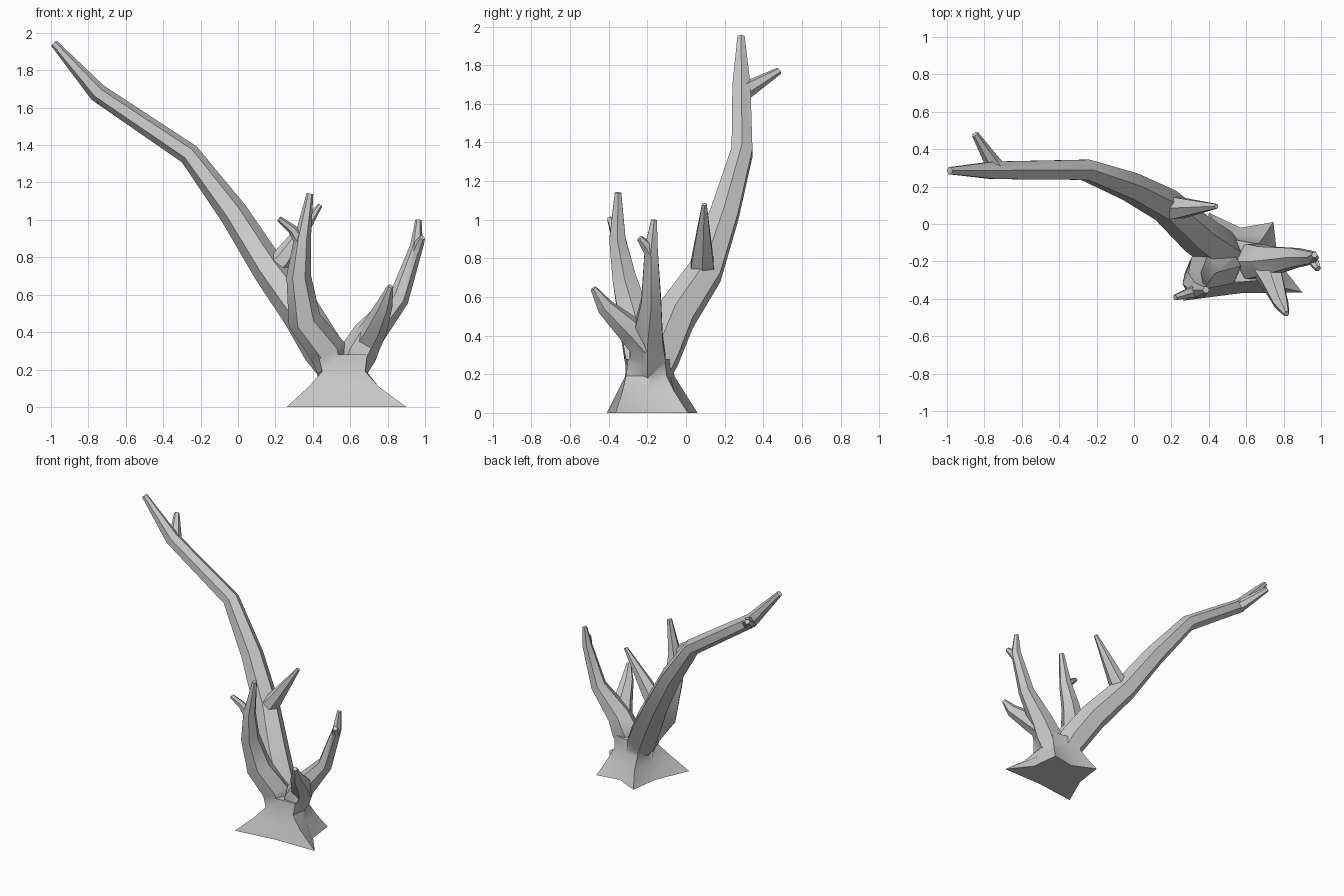
import bpy, bmesh, math
from mathutils import Vector

if "Cube" in bpy.data.objects:
    bpy.data.objects.remove(bpy.data.objects["Cube"])

SIDES = 6


def loft(name, rings):
    """Closed object skinned through equal-length rings."""
    bm = bmesh.new()
    loops = [[bm.verts.new(p) for p in ring] for ring in rings]
    n = len(loops[0])
    for a, b in zip(loops, loops[1:]):
        for i in range(n):
            j = (i + 1) % n
            bm.faces.new((a[i], a[j], b[j], b[i]))
    bm.faces.new(loops[0][::-1])
    bm.faces.new(loops[-1])
    bmesh.ops.recalc_face_normals(bm, faces=bm.faces)
    mesh = bpy.data.meshes.new(name)
    bm.to_mesh(mesh)
    bm.free()
    ob = bpy.data.objects.new(name, mesh)
    bpy.context.collection.objects.link(ob)
    return ob


def branch(name, path):
    """Tapered low-poly limb; path holds (x, y, z, radius)."""
    pts = [Vector(p[:3]) for p in path]
    rings = []
    for i, p in enumerate(pts):
        t = Vector()
        if i > 0:
            t += (p - pts[i - 1]).normalized()
        if i < len(pts) - 1:
            t += (pts[i + 1] - p).normalized()
        t.normalize()
        u = Vector((0, 1, 0))
        u = (u - t * u.dot(t)).normalized()
        v = t.cross(u)
        r = path[i][3]
        angles = [2 * math.pi * (k + 0.5) / SIDES for k in range(SIDES)]
        rings.append([p + r * (1.08 * math.cos(a) * u + math.sin(a) * v) for a in angles])
    return loft(name, rings)


# Trunk with flared roots: front-left, front, front-right, right, back-right, back, back-left, left
trunk_rings = [
    (0.00, [(.26, -.41), (.57, -.37), (.90, -.365), (.77, -.2), (.745, .01), (.57, -.02), (.40, .06), (.37, -.16)]),
    (0.11, [(.38, -.355), (.57, -.34), (.75, -.33), (.71, -.2), (.70, -.06), (.57, -.06), (.44, -.01), (.42, -.18)]),
    (0.19, [(.45, -.31), (.57, -.315), (.68, -.31), (.69, -.2), (.67, -.1), (.57, -.08), (.45, -.06), (.43, -.18)]),
    (0.28, [(.43, -.315), (.57, -.31), (.69, -.30), (.705, -.2), (.68, -.11), (.57, -.09), (.44, -.07), (.405, -.18)]),
]
trunk = loft("tree", [[(x, y, z) for x, y in ring] for z, ring in trunk_rings])

# Limbs and twigs
limbs = {
    "main_limb": [(.52, -.17, .18, .08), (.46, -.14, .30, .11), (.34, -.055, .50, .105), (.17, .10, .73, .09),
                  (-.02, .20, 1.03, .077), (-.26, .29, 1.35, .058), (-.75, .287, 1.68, .05),
                  (-.985, .285, 1.945, .02)],
    "main_limb_spur": [(.16, .085, .71, .07), (.24, .085, .79, .06), (.44, .095, 1.08, .013)],
    "main_limb_twig": [(-.72, .28, 1.65, .045), (-.76, .335, 1.685, .04), (-.85, .48, 1.77, .018)],
    "front_limb": [(.51, -.215, .18, .08), (.48, -.225, .30, .1), (.355, -.26, .46, .09), (.325, -.32, .70, .066),
                   (.345, -.355, .90, .045), (.385, -.352, 1.14, .018)],
    "front_limb_twig": [(.345, -.355, .87, .035), (.29, -.37, .95, .026), (.22, -.393, 1.005, .016)],
    "right_limb": [(.60, -.2, .18, .08), (.645, -.2, .29, .1), (.70, -.2, .39, .085), (.86, -.18, .58, .055),
                   (.955, -.18, .86, .035), (.965, -.165, 1.0, .016)],
    "right_limb_twig": [(.95, -.18, .82, .03), (.97, -.215, .875, .025), (.985, -.24, .905, .016)],
    "right_limb_spur": [(.69, -.21, .35, .08), (.735, -.29, .43, .068), (.785, -.42, .55, .043),
                        (.815, -.48, .645, .016)],
}

# Fuse every limb into the trunk
bpy.context.view_layer.objects.active = trunk
for name, path in limbs.items():
    limb = branch(name, path)
    mod = trunk.modifiers.new(name, 'BOOLEAN')
    mod.operation = 'UNION'
    mod.solver = 'EXACT'
    mod.object = limb
    bpy.ops.object.modifier_apply(modifier=mod.name)
    bpy.data.objects.remove(limb)

trunk.select_set(True)
bpy.ops.object.shade_smooth_by_angle(angle=math.radians(35))
